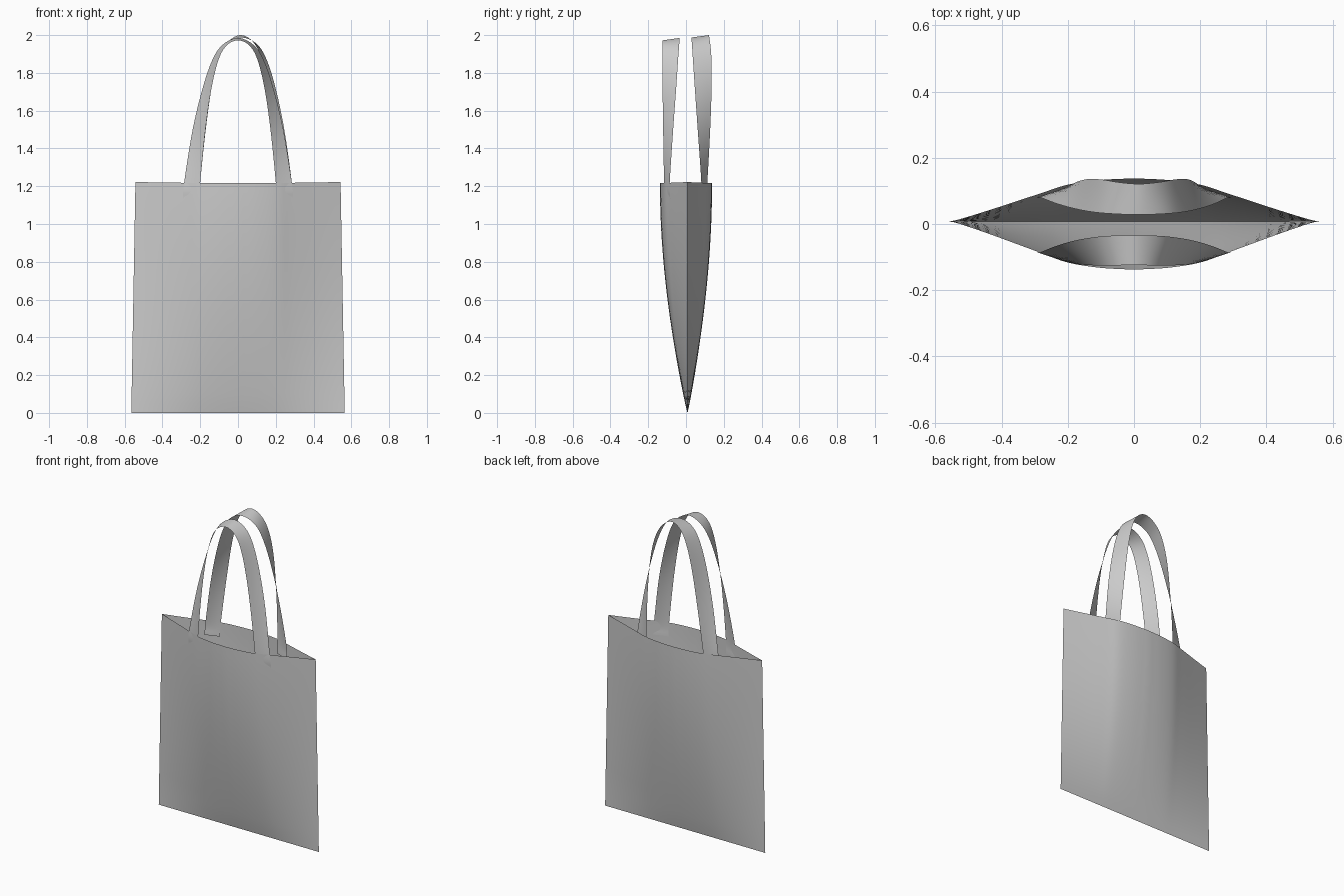
import bpy, math
from mathutils import Vector

if "Cube" in bpy.data.objects:
    bpy.data.objects.remove(bpy.data.objects["Cube"])


def spline(pts, n):
    """Catmull-Rom curve through pts, n samples per span."""
    p = [Vector(q) for q in pts]
    p = [2 * p[0] - p[1]] + p + [2 * p[-1] - p[-2]]
    out = []
    for i in range(1, len(p) - 2):
        a, b, c, d = p[i - 1:i + 3]
        for k in range(n):
            t = k / n
            out.append(0.5 * (2 * b + (c - a) * t + (2 * a - 5 * b + 4 * c - d) * t * t
                              + (3 * b - a - 3 * c + d) * t ** 3))
    return out + [p[-2]]


def grid_object(name, rows, angle=40):
    """Skin a grid of points given row by row."""
    n = len(rows[0])
    verts = [v for r in rows for v in r]
    faces = [(i * n + j, i * n + j + 1, (i + 1) * n + j + 1, (i + 1) * n + j)
             for i in range(len(rows) - 1) for j in range(n - 1)]
    me = bpy.data.meshes.new(name)
    me.from_pydata(verts, [], faces)
    ob = bpy.data.objects.new(name, me)
    bpy.context.collection.objects.link(ob)
    bpy.ops.object.select_all(action='DESELECT')
    bpy.context.view_layer.objects.active = ob
    ob.select_set(True)
    bpy.ops.object.shade_smooth_by_angle(angle=math.radians(angle))
    return ob


# Bag panels: bulge profile across the half width, mirrored
half = spline([(0, 1, 0), (0.19, 0.96, 0), (0.37, 0.85, 0), (0.52, 0.65, 0),
               (0.76, 0.32, 0), (1, 0, 0)], 4)
profile = [(-p.x, p.y) for p in reversed(half[1:])] + [(p.x, p.y) for p in half]
TOP, DEPTH, LEVELS = 1.222, 0.138, 24


def panel(name, side):
    rows = []
    for i in range(LEVELS + 1):
        t = i / LEVELS
        w = 0.565 - 0.022 * t
        g = math.sin(t * math.pi / 2) ** 0.9
        rows.append([(u * w, side * DEPTH * g * f + 0.008 * (1 - f * g),
                      TOP * t - 0.006 * f * t) for u, f in profile])
    if side > 0:
        rows = [r[::-1] for r in rows]
    return grid_object(name, rows)


panel("front_panel", -1)
panel("back_panel", 1)


# Handles: a ribbon between two arched edges, twisting from flat on the panel to lying across the top
def handle(name, side, inner, outer, shift):
    edges = []
    for pts in (inner, outer):
        path = pts + [(-x, y, z) for x, y, z in reversed(pts[:-1])]
        edges.append([Vector((p.x + shift * max(0, (p.z - TOP) / 0.76), side * p.y, p.z))
                      for p in spline(path, 6)])
    a, b = edges
    rows = [[p.lerp(q, k / 4) for k in range(5)] for p, q in zip(a, b)]
    if side > 0:
        rows = rows[::-1]
    return grid_object(name, rows, 60)


handle("front_handle", -1,
       [(0.203, 0.112, 1.13), (0.2, 0.116, 1.22), (0.172, 0.121, 1.5), (0.14, 0.124, 1.72),
        (0.103, 0.125, 1.87), (0.06, 0.125, 1.945), (0, 0.124, 1.972)],
       [(0.292, 0.083, 1.13), (0.285, 0.086, 1.22), (0.24, 0.068, 1.5), (0.187, 0.052, 1.72),
        (0.135, 0.042, 1.87), (0.08, 0.036, 1.95), (0, 0.034, 1.985)], 0.0)
handle("back_handle", 1,
       [(0.203, 0.108, 1.13), (0.2, 0.113, 1.22), (0.176, 0.128, 1.5), (0.146, 0.136, 1.74),
        (0.108, 0.134, 1.89), (0.06, 0.126, 1.97), (0, 0.121, 2.0)],
       [(0.292, 0.078, 1.13), (0.285, 0.081, 1.22), (0.24, 0.062, 1.5), (0.187, 0.046, 1.73),
        (0.135, 0.036, 1.88), (0.08, 0.031, 1.958), (0, 0.028, 1.987)], 0.014)
